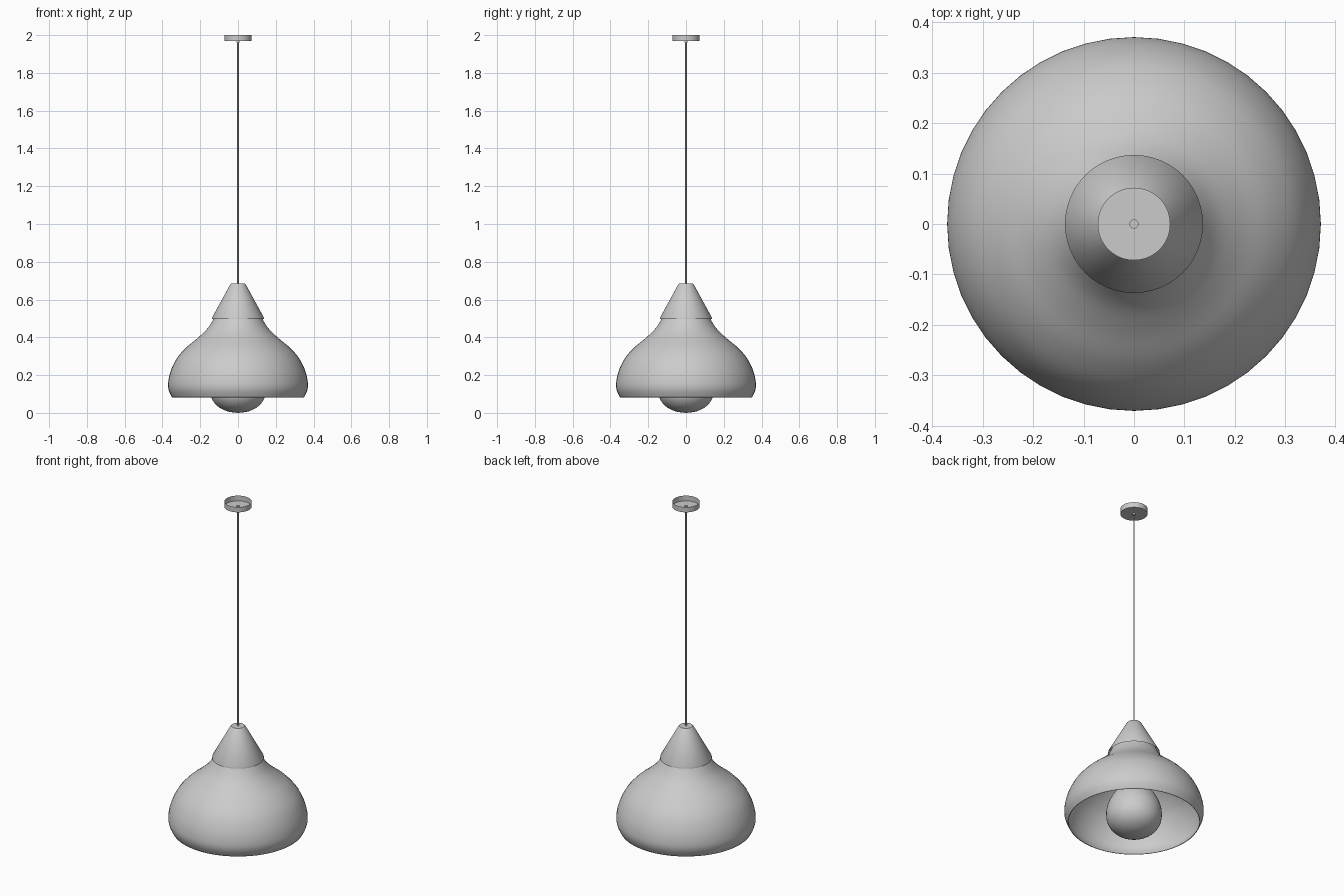
import bpy, bmesh, math

if "Cube" in bpy.data.objects:
    bpy.data.objects.remove(bpy.data.objects["Cube"])

SEG = 48


def smooth_profile(pts, steps=4):
    """Catmull-Rom curve through a few (radius, z) points."""
    p = [pts[0]] + pts + [pts[-1]]
    out = []
    for i in range(1, len(p) - 2):
        for s in range(steps):
            t = s / steps
            out.append(tuple(
                0.5 * (2 * b + (c - a) * t + (2 * a - 5 * b + 4 * c - d) * t * t
                       + (3 * b - a - 3 * c + d) * t ** 3)
                for a, b, c, d in zip(*p[i - 1:i + 3])))
    return [(max(r, 0), z) for r, z in out + [pts[-1]]]


def lathe(name, profile, seg=SEG, thickness=0):
    """Spin a (radius, z) profile around the z axis."""
    bm = bmesh.new()
    vs = [bm.verts.new((r, 0, z)) for r, z in profile]
    edges = [bm.edges.new(e) for e in zip(vs, vs[1:])]
    bmesh.ops.spin(bm, geom=vs + edges, cent=(0, 0, 0), axis=(0, 0, 1),
                   angle=math.tau, steps=seg, use_duplicate=False)
    bmesh.ops.remove_doubles(bm, verts=bm.verts, dist=1e-5)
    bmesh.ops.recalc_face_normals(bm, faces=bm.faces)
    me = bpy.data.meshes.new(name)
    bm.to_mesh(me)
    bm.free()
    ob = bpy.data.objects.new(name, me)
    bpy.context.collection.objects.link(ob)
    bpy.ops.object.select_all(action='DESELECT')
    ob.select_set(True)
    bpy.context.view_layer.objects.active = ob
    bpy.ops.object.shade_smooth_by_angle(angle=math.radians(35))
    if thickness:
        mod = ob.modifiers.new("thickness", 'SOLIDIFY')
        mod.thickness = thickness
    return ob


# Bell-shaped shade, open at the bottom
lathe("shade", smooth_profile([
    (0.350, 0.082), (0.367, 0.12), (0.370, 0.16), (0.357, 0.22),
    (0.325, 0.287), (0.275, 0.345), (0.215, 0.395), (0.165, 0.443),
    (0.130, 0.495), (0.118, 0.525)]), thickness=0.003)

# Conical cap over the neck of the shade
lathe("shade_cap", [(0.137, 0.497), (0.137, 0.505), (0.040, 0.682),
                    (0.036, 0.686), (0, 0.686)])

# Globe bulb with a flattened underside, and its socket
lathe("bulb", smooth_profile([
    (0, 0), (0.055, 0.008), (0.105, 0.033), (0.138, 0.074),
    (0.148, 0.125), (0.140, 0.18), (0.112, 0.238), (0.072, 0.285),
    (0.045, 0.33), (0.038, 0.38)]))
lathe("socket", [(0, 0.37), (0.045, 0.37), (0.045, 0.52), (0, 0.52)])

# Cord with ceiling canopy: a shallow cup open at the top
lathe("cord", [(0, 0.51), (0.004, 0.51), (0.004, 1.975), (0, 1.975)], seg=12)
lathe("canopy", [(0.008, 1.969), (0.072, 1.969), (0.072, 2.0)])
lathe("cord_grommet", [(0.004, 1.960), (0.009, 1.960), (0.009, 1.975),
                       (0.004, 1.975)], seg=16)
